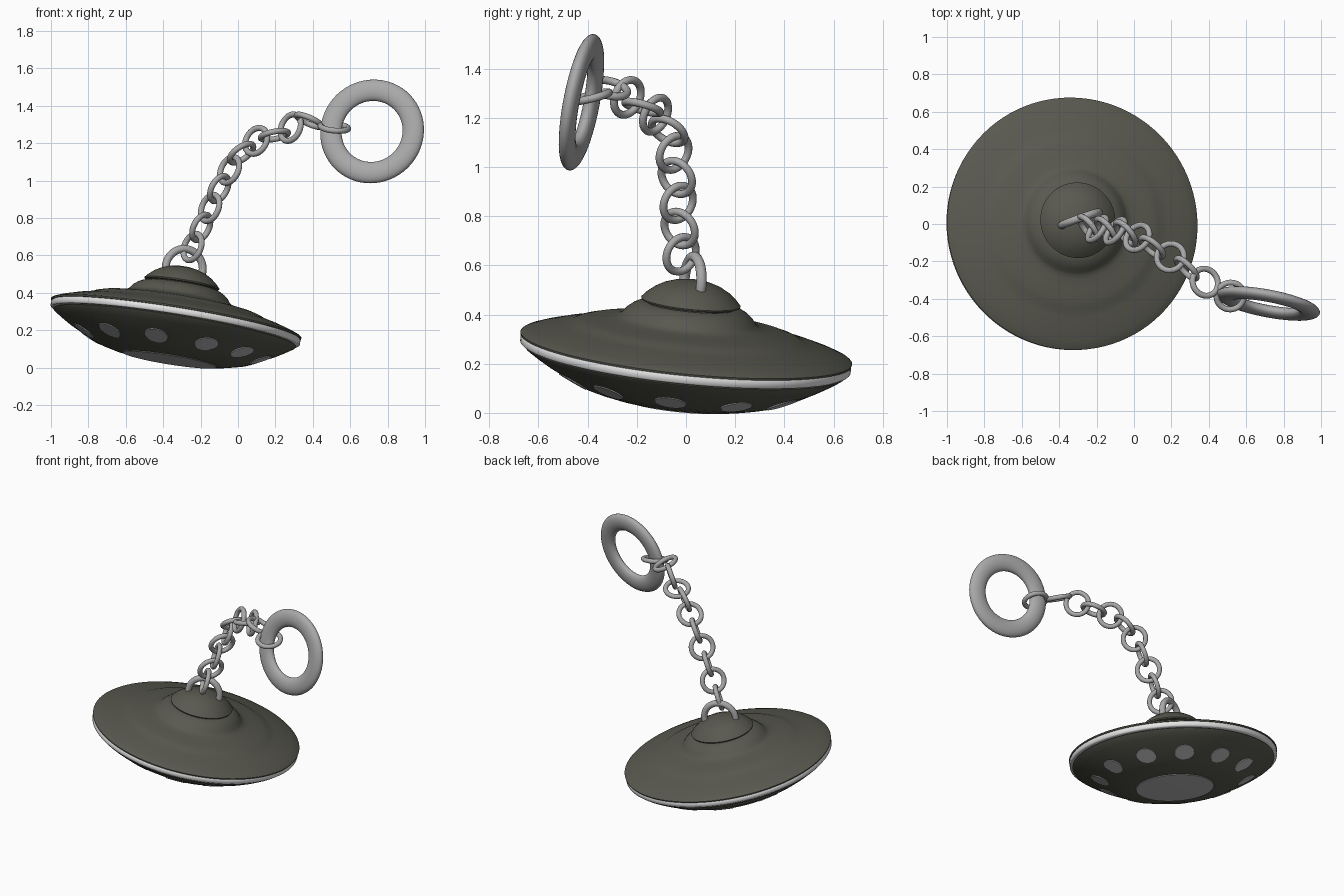
import bpy, bmesh, math
from mathutils import Vector, Matrix

if "Cube" in bpy.data.objects:
    bpy.data.objects.remove(bpy.data.objects["Cube"])


def mat(name, c):
    m = bpy.data.materials.new(name)
    m.diffuse_color = (*c, 1)
    m.use_nodes = True
    m.node_tree.nodes["Principled BSDF"].inputs["Base Color"].default_value = m.diffuse_color
    return m


OLIVE = mat("olive_grey", (0.10, 0.10, 0.08))
STEEL = mat("steel_grey", (0.40, 0.40, 0.40))
LAMP = mat("lamp_grey", (0.50, 0.50, 0.50))
WHITE = mat("trim_white", (0.90, 0.90, 0.90))

# Tilted saucer frame
AXIS = Vector((0.16, 0.10, 1)).normalized()
CENTRE = Vector((-0.332, 0, 0.253))
ex = (Vector((1, 0, 0)) - AXIS * AXIS.x).normalized()
ey = AXIS.cross(ex)
FRAME = Matrix.Translation(CENTRE) @ Matrix((ex, ey, AXIS)).transposed().to_4x4()


def finish(name, bm, material, matrix, angle=50):
    bmesh.ops.recalc_face_normals(bm, faces=bm.faces)
    bm.transform(matrix)
    me = bpy.data.meshes.new(name)
    bm.to_mesh(me)
    bm.free()
    me.materials.append(material)
    ob = bpy.data.objects.new(name, me)
    bpy.context.collection.objects.link(ob)
    bpy.ops.object.select_all(action='DESELECT')
    ob.select_set(True)
    bpy.context.view_layer.objects.active = ob
    bpy.ops.object.shade_smooth_by_angle(angle=math.radians(angle))
    return ob


def lathe(name, profile, material, matrix=FRAME, n=96, closed=False):
    """Revolve (radius, height) points; radius 0 becomes a pole."""
    bm = bmesh.new()
    rings = []
    for r, h in profile:
        if r < 1e-6:
            rings.append([bm.verts.new((0, 0, h))] * n)
        else:
            rings.append([bm.verts.new((r * math.cos(2 * math.pi * i / n),
                                        r * math.sin(2 * math.pi * i / n), h)) for i in range(n)])
    pairs = list(zip(rings, rings[1:]))
    if closed:
        pairs.append((rings[-1], rings[0]))
    for a, b in pairs:
        for i in range(n):
            j = (i + 1) % n
            bm.faces.new(list(dict.fromkeys((a[i], a[j], b[j], b[i]))))
    return finish(name, bm, material, matrix)


def torus(name, centre, normal, major, minor, n=48, k=16, depth=None):
    """Ring whose section is minor wide and depth thick along the normal."""
    rot = Vector(normal).to_track_quat('Z', 'Y').to_matrix().to_4x4()
    prof = [(major + minor * math.cos(2 * math.pi * i / k),
             (depth or minor) * math.sin(2 * math.pi * i / k)) for i in range(k)]
    return lathe(name, prof, STEEL, Matrix.Translation(Vector(centre)) @ rot, n, True)


# Saucer shells
lathe("upper_shell", [(0, 0.19), (0.195, 0.19), (0.212, 0.184), (0.235, 0.172), (0.258, 0.153),
                      (0.273, 0.133), (0.287, 0.122), (0.31, 0.115), (0.36, 0.106), (0.42, 0.096),
                      (0.455, 0.086), (0.48, 0.074), (0.51, 0.066), (0.56, 0.054), (0.63, 0.033),
                      (0.67, 0.018), (0.678, 0.012), (0.676, 0.004), (0.65, 0.002), (0, 0.002)], OLIVE)
lathe("dome", [(0, 0.292), (0.04, 0.290), (0.08, 0.282), (0.12, 0.268), (0.155, 0.248),
               (0.185, 0.223), (0.203, 0.203), (0.200, 0.196), (0.185, 0.193), (0.185, 0.185)], OLIVE)
lathe("rim_trim", [(0.60, 0.003), (0.672, 0.003), (0.675, -0.002), (0.675, -0.026),
                   (0.668, -0.032), (0.60, -0.032)], WHITE)
lathe("lower_hull", [(0, -0.031), (0.645, -0.031), (0.658, -0.038), (0.652, -0.046), (0.61, -0.074),
                     (0.56, -0.104), (0.42, -0.174), (0.38, -0.186), (0.32, -0.201),
                     (0.26, -0.211), (0, -0.213)], OLIVE)

# Lamps on the underside: one large disc and a ring of portholes
lathe("belly_lamp", [(0, -0.216), (0.253, -0.215), (0.255, -0.210), (0, -0.210)], LAMP)
slope = math.atan2(0.07, 0.14)
for az in (-134, -100, -67, -38, -5, 28, 58, 88, 119, 155, 191):
    place = (FRAME @ Matrix.Rotation(math.radians(az), 4, 'Z')
             @ Matrix.Translation((0.484, 0, -0.142)) @ Matrix.Rotation(-slope, 4, 'Y'))
    lathe("porthole_lamp", [(0, -0.003), (0.064, -0.003), (0.065, 0.003), (0, 0.003)],
          LAMP, place, 32)

# Hanging loop on the dome
loop_dir = Vector((0.93, 0.33, 0))
torus("dome_loop", CENTRE + AXIS * 0.282, loop_dir.cross(AXIS), 0.105, 0.021)

# Chain following a path, links turned a quarter each time
path = [Vector(p) for p in ((-0.243, -0.02, 0.645), (-0.165, -0.03, 0.82), (-0.08, -0.04, 1.0),
                            (0, -0.06, 1.13), (0.09, -0.12, 1.21), (0.22, -0.19, 1.25),
                            (0.36, -0.30, 1.325), (0.515, -0.385, 1.285))]
total = sum((b - a).length for a, b in zip(path, path[1:]))


def along(s):
    for a, b in zip(path, path[1:]):
        d = (b - a).length
        if s <= d:
            return a.lerp(b, s / d)
        s -= d
    return path[-1].copy()


LINKS = 11
for i in range(LINKS):
    s = total * (0.095 * i if i < 9 else (0.87, 1.0)[i - 9])
    p = along(s)
    t = (along(min(total, s + 0.06)) - along(max(0, s - 0.06))).normalized()
    d = Vector((-1, 0.75, 0.6)) if i % 2 else Vector((1, 0.75, -0.3))
    nrm = d - t * d.dot(t)
    if i == LINKS - 2:
        nrm = Vector((0.45, 0.25, 1))
    if i == LINKS - 1:
        nrm = Vector((0.1, -0.25, 1))
    torus("chain_link", p, nrm, 0.074, 0.016, 36, 12)

# Key ring with a flattened section
torus("key_ring", (0.717, -0.425, 1.263), (0.19, 1, -0.19), 0.224, 0.058, 64, 24, 0.032)
